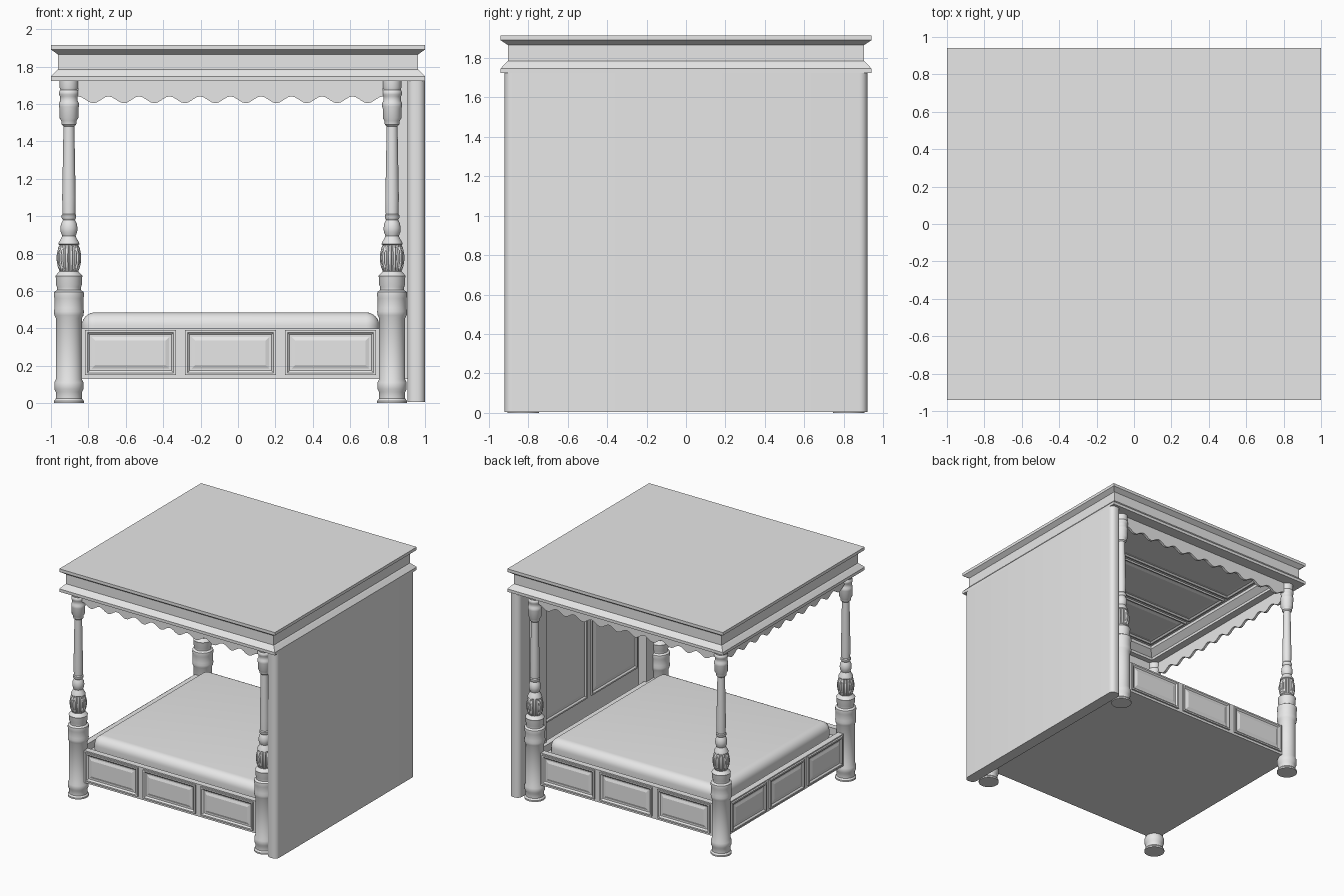
import bpy, bmesh, math
from mathutils import Vector, Matrix

if "Cube" in bpy.data.objects:
    bpy.data.objects.remove(bpy.data.objects["Cube"])

grey = bpy.data.materials.new("plain_grey")
grey.use_nodes = True
grey.diffuse_color = (0.8, 0.8, 0.8, 1)
grey.node_tree.nodes["Principled BSDF"].inputs["Base Color"].default_value = (0.8, 0.8, 0.8, 1)

MID_X = -0.04                  # centre of the bed between its posts
POST_X, POST_Y = 0.864, 0.825  # post offsets from that centre
RAIL_X, RAIL_Y = 0.89, 0.845   # outer faces of the bed frame


def finish(bm, name, smooth=False):
    bmesh.ops.recalc_face_normals(bm, faces=bm.faces)
    mesh = bpy.data.meshes.new(name)
    bm.to_mesh(mesh)
    bm.free()
    mesh.materials.append(grey)
    obj = bpy.data.objects.new(name, mesh)
    bpy.context.collection.objects.link(obj)
    if smooth:
        bpy.ops.object.select_all(action="DESELECT")
        obj.select_set(True)
        bpy.context.view_layer.objects.active = obj
        bpy.ops.object.shade_smooth_by_angle(angle=math.radians(35))
    return obj


def box(name, lo, hi, bevel=0, segments=6, vertical_only=False):
    lo, hi = Vector(lo), Vector(hi)
    bm = bmesh.new()
    bmesh.ops.create_cube(bm, size=1)
    bmesh.ops.scale(bm, vec=hi - lo, verts=bm.verts)
    bmesh.ops.translate(bm, vec=(lo + hi) / 2, verts=bm.verts)
    if bevel:
        edges = [e for e in bm.edges if not vertical_only
                 or abs(e.verts[0].co.z - e.verts[1].co.z) > 0.01]
        bmesh.ops.bevel(bm, geom=edges, offset=bevel, segments=segments,
                        profile=0.5, affect="EDGES")
    return finish(bm, name, bool(bevel))


def stepped_rect(name, centre, u, v, width, height, steps):
    """Nested rectangles at (inset, lift) steps, bridged and capped."""
    u, v = Vector(u), Vector(v)
    n = u.cross(v)
    bm = bmesh.new()
    rings = []
    for inset, lift in steps:
        a, b = width / 2 - inset, height / 2 - inset
        rings.append([bm.verts.new(Vector(centre) + u * a * i + v * b * j + n * lift)
                      for i, j in ((-1, -1), (1, -1), (1, 1), (-1, 1))])
    for r, s in zip(rings, rings[1:]):
        for k in range(4):
            m = (k + 1) % 4
            bm.faces.new((r[k], r[m], s[m], s[k]))
    bm.faces.new(rings[0])
    bm.faces.new(rings[-1])
    return finish(bm, name)


# Turned post: (radius, height) profile, reeded along the vase
POST = [(.08, 0), (.08, .012), (.07, .025), (.07, .06), (.078, .075), (.078, .11),
        (.07, .128), (.07, .455), (.078, .47), (.08, .49), (.077, .51), (.077, .56),
        (.081, .575), (.079, .595), (.064, .605), (.064, .62), (.07, .635), (.07, .67),
        (.073, .68), (.06, .695), (.05, .705), (.06, .73), (.066, .765), (.066, .79),
        (.058, .83), (.05, .845), (.056, .85), (.054, .86), (.042, .88), (.036, .895),
        (.044, .915), (.046, .935), (.042, .96), (.032, .98), (.039, .99), (.039, 1.005),
        (.034, 1.012), (.036, 1.1), (.029, 1.48), (.039, 1.49), (.041, 1.51),
        (.05, 1.525), (.05, 1.575), (.053, 1.585), (.053, 1.605), (.047, 1.615),
        (.047, 1.64), (.053, 1.65), (.053, 1.665), (.046, 1.675), (.05, 1.69), (.05, 1.725)]


def post(name, x, y, sides=64):
    bm = bmesh.new()
    rings = []
    for r, z in POST:
        ring = []
        for k in range(sides):
            reed = 0.88 if .72 < z < .84 and k % 4 == 0 else 1
            a = 2 * math.pi * k / sides
            ring.append(bm.verts.new((x + r * reed * math.cos(a), y + r * reed * math.sin(a), z)))
        rings.append(ring)
    for r, s in zip(rings, rings[1:]):
        for k in range(sides):
            m = (k + 1) % sides
            bm.faces.new((r[k], r[m], s[m], s[k]))
    bm.faces.new(rings[0])
    bm.faces.new(rings[-1])
    finish(bm, name, True)


for end, sx in (("head", 1), ("foot", -1)):
    for side, sy in (("left", 1), ("right", -1)):
        post(f"{end}_{side}_post", MID_X + sx * POST_X, sy * POST_Y)

# Bed frame: rails around a lower deck
z0, z1, t = 0.13, 0.40, 0.05
x0, x1 = MID_X - RAIL_X, MID_X + RAIL_X
box("bed_deck", (x0 + t, -RAIL_Y + t, z0), (x1 - t, RAIL_Y - t, 0.34))
box("foot_rail", (x0, -RAIL_Y, z0), (x0 + t, RAIL_Y, z1))
box("head_rail", (x1 - t, -RAIL_Y, z0), (x1, RAIL_Y, z1))
for side, s in (("front", -1), ("back", 1)):
    ys = sorted((s * RAIL_Y, s * (RAIL_Y - t)))
    box(f"{side}_rail", (x0 + t, ys[0], z0), (x1 - t, ys[1], z1))

# Framed panels on the rails
FRAME = [(0, 0), (0, .014), (.012, .014), (.024, .003), (.036, .003), (.055, .01)]
for i in (-1, 0, 1):
    x = MID_X + i * 0.535
    stepped_rect("front_rail_panel", (x, -RAIL_Y, .27), (1, 0, 0), (0, 0, 1), .485, .24, FRAME)
    stepped_rect("back_rail_panel", (x, RAIL_Y, .27), (-1, 0, 0), (0, 0, 1), .485, .24, FRAME)
    stepped_rect("foot_rail_panel", (x0, i * .505, .27), (0, -1, 0), (0, 0, 1), .455, .24, FRAME)

box("mattress", (MID_X - .795, -.755, .3), (MID_X + .795, .755, .485), bevel=.07, segments=8)

# Headboard with inner stiles and two tall panels
box("headboard", (.905, -.92, .005), (1, .92, 1.723), bevel=.04, vertical_only=True)
for s in (-1, 1):
    box("headboard_stile", (.83, s * .72 - .06, .13), (.91, s * .72 + .06, 1.723))
    stepped_rect("headboard_panel", (.906, s * .335, 1.06), (0, -1, 0), (0, 0, 1),
                 .61, 1.1, FRAME)

# Canopy: cornice outside, coved recess beneath
stepped_rect("canopy", (0, 0, 0), (1, 0, 0), (0, 1, 0), 2, 1.88,
             [(0, 1.915), (0, 1.89), (.037, 1.865), (.037, 1.785), (.028, 1.777),
              (0, 1.747), (0, 1.723), (.16, 1.723), (.16, 1.745), (.21, 1.785), (.21, 1.81)])
for i in (-1, 0, 1):
    stepped_rect("ceiling_panel", (0, i * .475, 1.81), (1, 0, 0), (0, -1, 0), 1.52, .44, FRAME)


# Scalloped valance boards
def valance(name, centre, direction, length, bumps, steps=10):
    d = Vector(direction)
    normal = d.cross(Vector((0, 0, 1))) * 0.02
    bm = bmesh.new()
    count = bumps * steps
    top, low = [], []
    for k in range(count + 1):
        p = Vector(centre) + d * length * (k / count - .5)
        z = 1.622 + .018 * math.cos(2 * math.pi * k / steps)
        top.append(bm.verts.new((p.x, p.y, 1.725)))
        low.append(bm.verts.new((p.x, p.y, z)))
    faces = [bm.faces.new((top[k], top[k + 1], low[k + 1], low[k])) for k in range(count)]
    out = bmesh.ops.extrude_face_region(bm, geom=faces)
    bmesh.ops.translate(bm, vec=normal,
                        verts=[g for g in out["geom"] if isinstance(g, bmesh.types.BMVert)])
    finish(bm, name, True)


valance("front_valance", (MID_X, -.825, 0), (1, 0, 0), 1.63, 10)
valance("back_valance", (MID_X, .825, 0), (-1, 0, 0), 1.63, 10)
valance("foot_valance", (MID_X - POST_X, 0, 0), (0, -1, 0), 1.58, 10)
